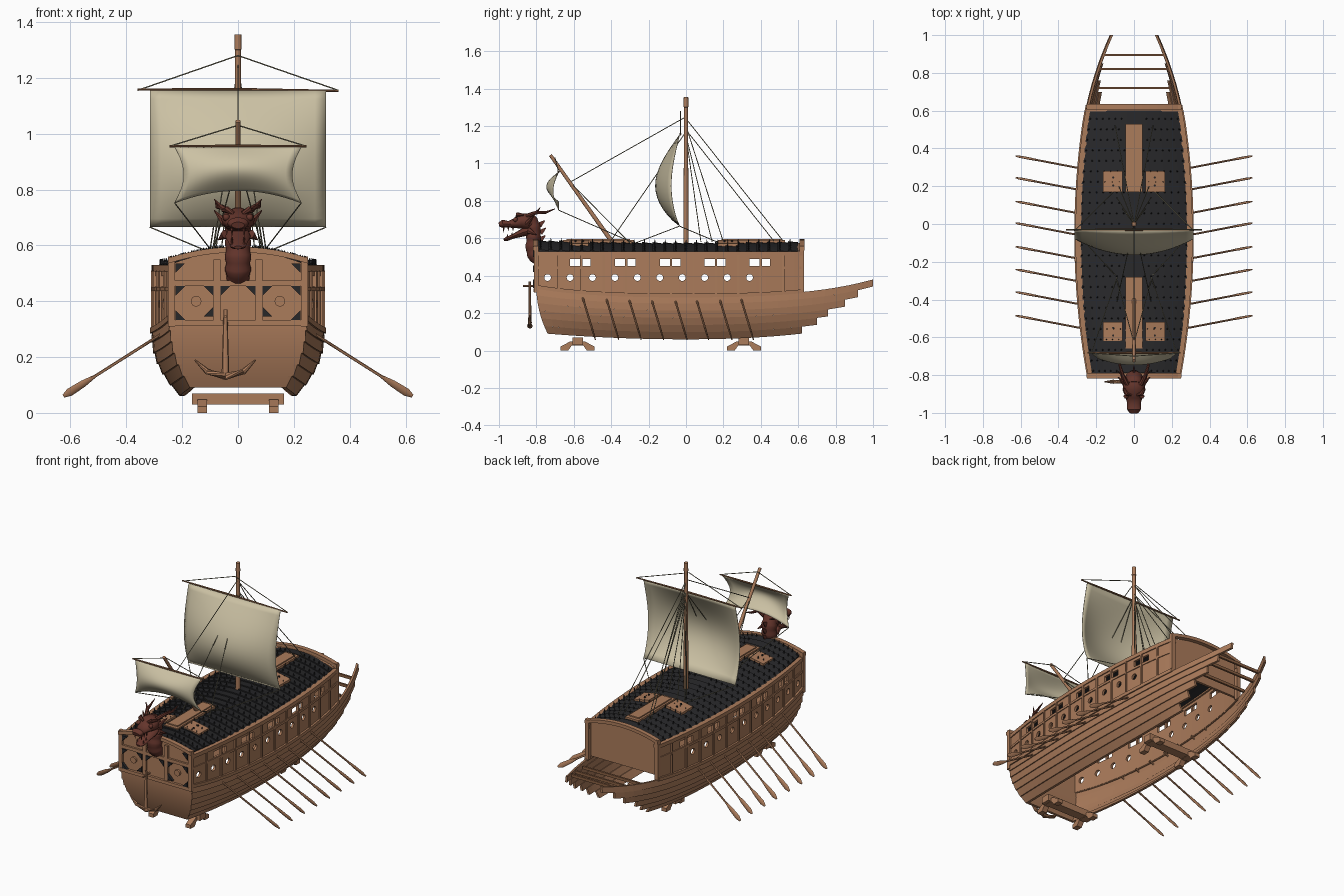
import bpy, bmesh, math
from mathutils import Vector as V

if "Cube" in bpy.data.objects:
    bpy.data.objects.remove(bpy.data.objects["Cube"])

def material(name, rgb):
    m = bpy.data.materials.new(name)
    m.diffuse_color = (*rgb, 1)
    m.use_nodes = True
    m.node_tree.nodes["Principled BSDF"].inputs["Base Color"].default_value = m.diffuse_color
    return m

WOOD = material("tan wood", (.41, .20, .105))
DARK = material("dark wood", (.25, .115, .055))
IRON = material("black iron", (.02, .02, .022))
SAIL = material("canvas", (.60, .535, .37))
ROPE = material("rope", (.25, .23, .15))
RED = material("red brown carving", (.13, .036, .025))

# ---------- helpers ----------
def finish(name, bm, mat, smooth=False):
    bmesh.ops.recalc_face_normals(bm, faces=bm.faces)
    me = bpy.data.meshes.new(name)
    bm.to_mesh(me); bm.free()
    ob = bpy.data.objects.new(name, me)
    bpy.context.collection.objects.link(ob)
    me.materials.append(mat)
    if smooth:
        bpy.ops.object.select_all(action='DESELECT')
        ob.select_set(True); bpy.context.view_layer.objects.active = ob
        bpy.ops.object.shade_smooth_by_angle(angle=math.radians(40))
    return ob

def loft(bm, rings):
    """Closed rings joined into a capped solid."""
    vs = [[bm.verts.new(p) for p in r] for r in rings]
    n = len(vs[0])
    for a, b in zip(vs, vs[1:]):
        for i in range(n):
            bm.faces.new((a[i], a[(i+1) % n], b[(i+1) % n], b[i]))
    bm.faces.new(vs[0]); bm.faces.new(vs[-1])

def box(bm, x0, x1, y0, y1, z0, z1):
    loft(bm, [[(x0, y0, z), (x1, y0, z), (x1, y1, z), (x0, y1, z)] for z in (z0, z1)])

def tube(bm, pts, radii, n=8):
    """Round or oval tube; a radius may be a pair (sideways, other)."""
    pts = [V(p) for p in pts]
    if not isinstance(radii, list): radii = [radii]*len(pts)
    rings = []
    for i, p in enumerate(pts):
        t = (pts[min(i+1, len(pts)-1)] - pts[max(i-1, 0)]).normalized()
        a = V((1, 0, 0)) if abs(t.x) < .9 else V((0, 1, 0))
        u = (a - t*a.dot(t)).normalized(); v = t.cross(u)
        r = radii[i] if isinstance(radii[i], tuple) else (radii[i], radii[i])
        rings.append([p + u*r[0]*math.cos(k*math.tau/n) + v*r[1]*math.sin(k*math.tau/n) for k in range(n)])
    loft(bm, rings)

def span(a, b, n): return [a + (b-a)*i/n for i in range(n+1)]

# ---------- hull form ----------
def w(y): return .308 - .062*((y+.06)/.72)**2 - .2*max(0, y-.5)**2
def sheer(y): return .29 + .04*y*y + .05*y**4
def keel(y): return .06 + .055*y*y + .04*max(0, y)**3
def bow(t): return -.80 + .06*(1-t)**2
def hull(t, y, off=0):
    return (w(y)*(.66 + .34*(1-(1-t)**2.2)) + off, y, keel(y) + (sheer(y)-keel(y))*t)
def roof_z(x, y):
    return .522 + .05*(1-(x/(w(y)-.02))**2) + .012*(y/.8)**2

# overlapping hull strakes, stepped at the stern
bm = bmesh.new()
ends = [.62, .70, .76, .85, .92, 1.0]
for s in (1, -1):
    for i, e in enumerate(ends):
        t0, t1 = i/6, (i+1)/6
        rings = []
        for p in span(0, 1, 28):
            q = [hull(t, bow(t) + p*(e-bow(t)), o) for t, o in
                 ((t0, .006), (t1, 0), (t1, -.013), (t0, -.009))]
            rings.append([(s*x, y, z) for x, y, z in q])
        loft(bm, rings)
finish("hull_strakes", bm, WOOD)

# flat bow plate
bm = bmesh.new()
rings = []
for t in span(0, 1, 8):
    x, y, z = hull(t, bow(t), -.004)
    rings.append([(-x, y, z), (x, y, z), (x, y+.015, z), (-x, y+.015, z)])
loft(bm, rings)
finish("bow_plate", bm, WOOD, True)

# ---------- upper side walls with ports ----------
def strip(bm, y0, y1, xo, xi, z0, z1):
    for s in (1, -1):
        loft(bm, [[(s*(w(y)+a), y, z(y) if callable(z) else z) for a, z in
                   ((xo, z0), (xo, z1), (xi, z1), (xi, z0))] for y in span(y0, y1, 28)])

bm = bmesh.new()
strip(bm, -.80, .63, -.004, -.018, lambda y: sheer(y)-.01, .515)
walls = finish("side_walls", bm, WOOD)
bm = bmesh.new()
holes = [-.74 + .12*i for i in range(10)]
for y in holes:
    tube(bm, [(-.5, y, .39), (.5, y, .39)], .018, 16)
for i in range(5):
    y = -.565 + .24*i
    box(bm, -.5, .5, y-.055, y+.055, .452, .49)
cutter = finish("port_cutter", bm, WOOD)
cutter.hide_render = True
mod = walls.modifiers.new("ports", 'BOOLEAN')
mod.operation = 'DIFFERENCE'; mod.object = cutter; mod.solver = 'EXACT'
bpy.context.view_layer.objects.active = walls
bpy.ops.object.modifier_apply(modifier=mod.name)
bpy.data.objects.remove(cutter)

bm = bmesh.new()
strip(bm, -.80, .63, .008, -.02, lambda y: sheer(y)-.006, lambda y: sheer(y)+.014)
strip(bm, -.80, .63, .001, -.004, .436, .45)
strip(bm, -.80, .63, .002, -.028, .507, .53)
for y in [h+.06 for h in holes] + [.52]:
    for s in (1, -1):
        a, b = sorted((s*(w(y)-.012), s*(w(y)+.003)))
        box(bm, a, b, y-.006, y+.006, sheer(y), .51)
finish("wall_rails_and_posts", bm, WOOD)

# ---------- end walls ----------
def gable(bm, y0, y1, hw, z0, ze, crown):
    prof = [(-hw, z0), (hw, z0)] + [(x, ze + crown*(1-(x/hw)**2)) for x in span(hw, -hw, 12)]
    loft(bm, [[(x, y, z) for x, z in prof] for y in (y0, y1)])
bm = bmesh.new()
gable(bm, -.80, -.785, .235, .31, .535, .045)
gable(bm, .595, .61, .235, .33, .535, .04)
for y in (-.80, .62):
    for s in (1, -1):
        box(bm, s*.238-.013, s*.238+.013, y-.012, y+.012, .31, .56)
for s in (1, -1):
    box(bm, s*.075-.012, s*.075+.012, -.812, -.80, .32, .55)
    tube(bm, [(s*.15, -.812, .40), (s*.15, -.80, .40)], .019, 14)   # round ports
box(bm, -.235, .235, -.812, -.80, .455, .475)
box(bm, -.24, .24, -.815, -.79, .312, .332)
for y in (-.805, .62):                                      # arched cap rails
    loft(bm, [[(x, y-.014, z), (x, y+.014, z), (x, y+.014, z+.02), (x, y-.014, z+.02)]
              for x in span(-.25, .25, 12) for z in [.535 + .04*(1-(x/.25)**2)]])
finish("end_walls", bm, WOOD)

# black corner brackets
bm = bmesh.new()
for s in (1, -1):
    for x, z, dx, dz in ((.224, .454, -1, -1), (.224, .333, -1, 1), (.088, .454, 1, -1),
                         (.088, .345, 1, 1), (.062, .454, -1, -1), (.224, .535, -1, -1)):
        tri = [(x, z), (x+dx*.034, z), (x, z+dz*.034)]
        loft(bm, [[(s*a, y, b) for a, b in tri] for y in (-.817, -.80)])
finish("iron_brackets", bm, IRON)

# ---------- iron shell roof: overlapping bands with spikes ----------
bm = bmesh.new()
bands = span(-.79, .60, 25)
for a, b in zip(bands, bands[1:]):
    ring = []
    for y, h in ((a, .007), (b, 0), (b, -.01), (a, -.01)):
        e = w(y) - .022
        ring.append([(x, y, roof_z(x, y)+h) for x in span(-e, e, 14)])
    loft(bm, [list(r) for r in zip(*ring)])
finish("roof_plates", bm, IRON)
bm = bmesh.new()
for i, (a, b) in enumerate(zip(bands, bands[1:])):
    y = a + .012
    e = w(y) - .032
    for x in span(-e, e, 14 + i % 2):
        if abs(x) > .05:
            z = roof_z(x, y)
            tube(bm, [(x, y, z), (x + .15*x*.1, y, z+.024)], [.006, .0008], 5)
finish("roof_spikes", bm, IRON)

# ridge walks and hatches
bm = bmesh.new()
for y0, y1, h0, h1 in ((-.66, -.28, -.62, -.52), (.17, .53, .17, .28)):
    box(bm, -.046, .046, y0, y1, .56, .59)
    box(bm, -.034, .034, y0+.02, y1-.02, .59, .597)
    for s in (1, -1):
        loft(bm, [[(s*x, y, z) for x, z in ((.06, .55), (.165, .535), (.165, .572), (.06, .592))] for y in (h0, h1)])
finish("ridge_hatches", bm, WOOD)
bm = bmesh.new()
for y in (-.57, .225):
    for s in (1, -1):
        for dy in (-.02, .02):
            tube(bm, [(s*.11, y+dy, .575), (s*.11, y+dy, .589)], .006, 6)
finish("hatch_studs", bm, IRON)

# stern cross beams
bm = bmesh.new()
for y, x in ((.72, .20), (.82, .185), (.895, .165)):
    box(bm, -x, x, y-.006, y+.006, sheer(y)-.025, sheer(y)-.008)
finish("stern_cross_beams", bm, DARK)

# ---------- display stands ----------
bm = bmesh.new()
foot = [(-.09, 0), (-.05, 0), (-.03, .028), (.03, .028), (.05, 0), (.09, 0),
        (.09, .022), (.04, .048), (-.04, .048), (-.09, .022)]
for y in (-.58, .31):
    box(bm, -.165, .165, y-.028, y+.028, .03, .07)
    for s in (1, -1):
        loft(bm, [[(s*.128+d, y+a, z) for a, z in foot] for d in (-.017, .017)])
finish("stands", bm, WOOD)

# ---------- oars ----------
bm = bmesh.new()
for y in (-.485, -.36, -.24, -.12, .005, .12, .245, .36):
    for s in (1, -1):
        a, b = V((s*.27, y-.068, .285)), V((s*.625, y, .06))
        tube(bm, [a.lerp(b, k) for k in (0, .68, .8, .94, 1)],
             [.0055, .0055, (.013, .005), (.015, .004), (.006, .003)], 8)
finish("oars", bm, WOOD, True)

# ---------- anchor ----------
bm = bmesh.new()
tube(bm, [(-.045, -.835, .13), (-.045, -.835, .37)], [(.014, .009), (.007, .006)], 8)
tube(bm, [(-.155, -.835, .19), (-.11, -.835, .148), (-.045, -.835, .132), (.02, -.835, .148), (.063, -.835, .19)],
     [.003, .011, .015, .011, .003], 8)
tube(bm, [(-.045, -.872, .345), (-.045, -.80, .345)], .005, 8)
finish("anchor", bm, WOOD)

# ---------- masts, yards ----------
bm = bmesh.new()
tube(bm, [(0, 0, .50), (0, 0, 1.30), (0, 0, 1.302), (0, 0, 1.355)], [.015, .010, .013, .012], 12)
tube(bm, [(0, -.37, .545), (0, -.725, 1.045)], [.012, .009], 12)
finish("masts", bm, WOOD, True)
bm = bmesh.new()
tube(bm, [(-.36, -.03, 1.158), (0, -.03, 1.158), (.36, -.03, 1.153)], [.004, .006, .004], 8)
tube(bm, [(-.245, -.682, .955), (0, -.682, .955), (.245, -.682, .955)], [.004, .006, .004], 8)
finish("yards", bm, DARK, True)

# ---------- sails ----------
def sail(name, f, n=16):
    bm = bmesh.new()
    g = [[bm.verts.new(f(u, v)) for u in span(-1, 1, n)] for v in span(0, 1, n)]
    for a, b in zip(g, g[1:]):
        for i in range(n):
            bm.faces.new((a[i], a[i+1], b[i+1], b[i]))
    ob = finish(name, bm, SAIL, True)
    ob.modifiers.new("cloth", 'SOLIDIFY').thickness = .003
sail("main_sail", lambda u, v: (.315*u, -.035 - (.045+.085*(1-u*u))*math.sin(math.pi*v**.85), .665+.49*v))
sail("fore_sail", lambda u, v: (u*(.228-.033*math.sin(math.pi*v)),
     -.682 - (.03+.035*(1-u*u))*math.sin(math.pi*v), .75+.205*v + .045*(1-u*u)*(1-v)))

# ---------- rigging ----------
bm = bmesh.new()
lines = [((0, 0, 1.25), (0, -.62, .90)),
         ((0, -.03, 1.28), (.36, -.03, 1.155)), ((0, -.70, 1.03), (.245, -.682, .955)),
         ((0, 0, 1.24), (.10, .52, .585)), ((0, 0, 1.18), (.09, .47, .585)),
         ((0, 0, 1.20), (.08, .20, .58)), ((0, 0, 1.15), (.09, .14, .58)), ((0, 0, 1.15), (.06, .08, .58)),
         ((0, 0, 1.17), (.09, -.41, .575)), ((0, -.63, .91), (.09, -.30, .575)),
         ((.225, -.68, .75), (.09, -.28, .575)), ((.315, -.035, .665), (.10, .18, .575)),
         ((.315, -.035, .665), (.10, -.27, .575))]
for p, q in lines:
    for s in (1, -1):
        tube(bm, [(s*p[0], p[1], p[2]), (s*q[0], q[1], q[2])], .0024, 5)
finish("rigging", bm, ROPE)

# ---------- carved beast figurehead ----------
bm = bmesh.new()
path = [(-.775, .485), (-.805, .50), (-.82, .54), (-.818, .59), (-.812, .64), (-.825, .69), (-.86, .71)]
cl = []
for (a, b), (c, d) in zip(path, path[1:]):                  # ringed neck
    for k in range(4):
        cl.append(((0, a+(c-a)*k/4, b+(d-b)*k/4), (.043 + .004*(k in (1, 2)), .036 + .004*(k in (1, 2)))))
tube(bm, [p for p, r in cl], [r for p, r in cl], 14)
tube(bm, [(0, -.80, .68), (0, -.84, .688), (0, -.88, .692), (0, -.915, .68), (0, -.95, .675), (0, -.98, .678), (0, -1.0, .672)],
     [(.03, .025), (.055, .045), (.06, .042), (.045, .027), (.036, .018), (.038, .022), (.024, .012)], 14)
tube(bm, [(0, -.82, .645), (0, -.87, .632), (0, -.92, .612), (0, -.96, .596), (0, -.975, .592)],
     [(.04, .03), (.046, .022), (.035, .013), (.028, .011), (.014, .006)], 12)
for s in (1, -1):
    tube(bm, [(s*.035, -.85, .72), (s*.06, -.80, .738), (s*.075, -.75, .738), (s*.08, -.70, .758)], [.012, .010, .007, .002], 7)
    tube(bm, [(s*.06, -.80, .738), (s*.085, -.78, .765)], [.008, .002], 6)
    tube(bm, [(s*.045, -.85, .68), (s*.085, -.81, .725)], [.016, .002], 6)     # ears
    tube(bm, [(s*.045, -.84, .64), (s*.07, -.80, .62)], [.018, .002], 6)       # cheek fins
    tube(bm, [(s*.015, -.905, .715), (s*.04, -.90, .728), (s*.055, -.87, .725)], [.007, .012, .006], 7)
    bmesh.ops.create_icosphere(bm, subdivisions=2, radius=.013)
    bmesh.ops.translate(bm, verts=bm.verts[-42:], vec=(s*.042, -.912, .70))
    for y, z, d in ((-.975, .662, -.03), (-.95, .662, -.022), (-.925, .66, -.02), (-.955, .60, .024), (-.93, .612, .02)):
        tube(bm, [(s*.022, y, z), (s*.022, y, z+d)], [.006, .001], 5)
for y, z in ((-.785, .55), (-.782, .59), (-.78, .63), (-.785, .67)):           # mane
    tube(bm, [(0, y, z), (0, y+.03, z+.025)], [(.008, .018), (.002, .003)], 6)
finish("beast_figurehead", bm, RED, True)
